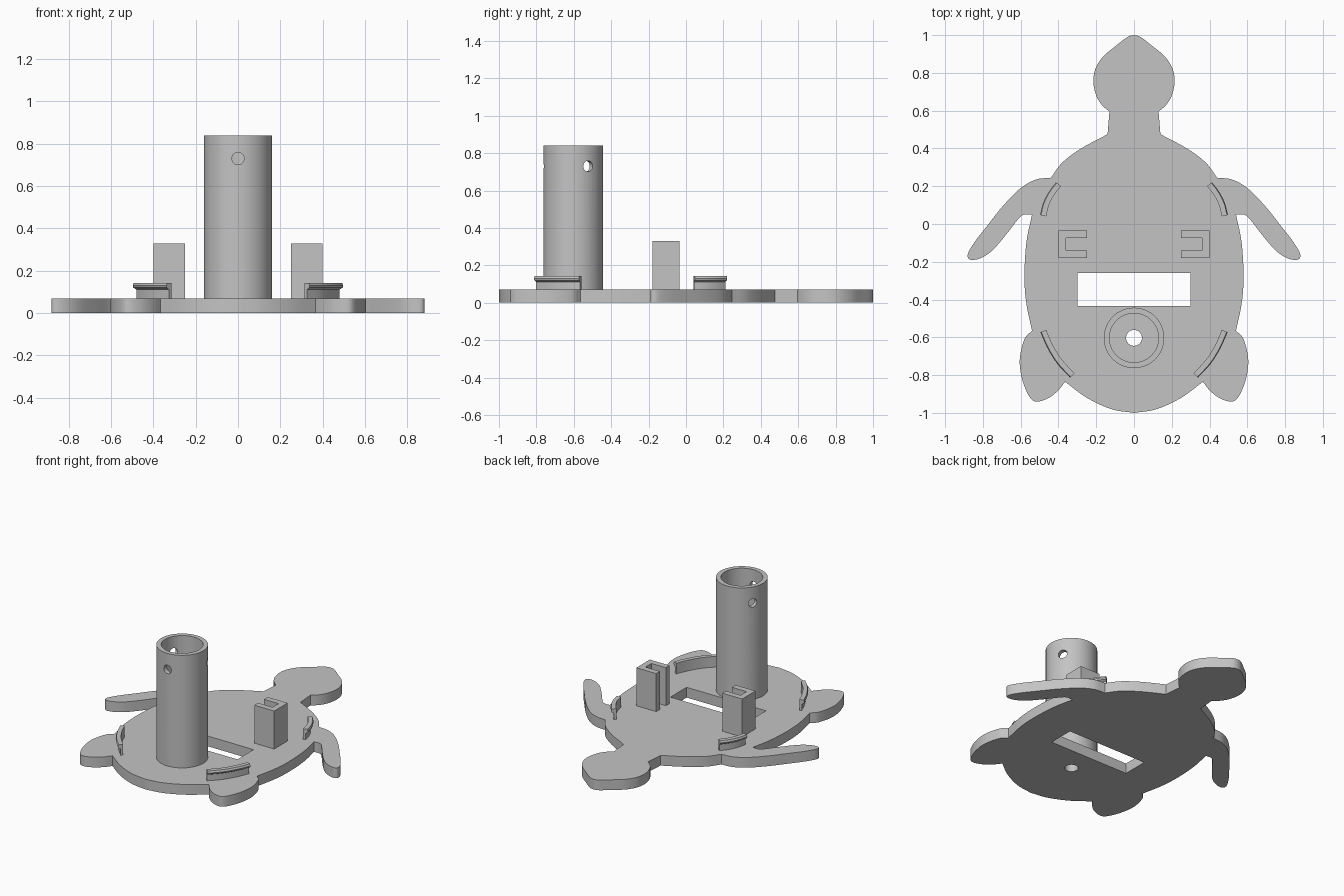
import bpy
import bmesh
from math import radians
from mathutils import Vector, Matrix

cube = bpy.data.objects.get("Cube")
if cube:
    bpy.data.objects.remove(cube, do_unlink=True)

grey = bpy.data.materials.new("light grey plastic")
grey.use_nodes = True
grey.diffuse_color = (0.55, 0.55, 0.55, 1)
grey.node_tree.nodes["Principled BSDF"].inputs["Base Color"].default_value = (0.55, 0.55, 0.55, 1)

PLATE = 0.07


def finish(name, bm):
    bmesh.ops.recalc_face_normals(bm, faces=bm.faces)
    mesh = bpy.data.meshes.new(name)
    bm.to_mesh(mesh)
    bm.free()
    mesh.materials.append(grey)
    obj = bpy.data.objects.new(name, mesh)
    bpy.context.collection.objects.link(obj)
    return obj


def activate(obj):
    bpy.ops.object.select_all(action='DESELECT')
    obj.select_set(True)
    bpy.context.view_layer.objects.active = obj


def smooth(obj):
    activate(obj)
    bpy.ops.object.shade_smooth_by_angle(angle=radians(30))


def prism(name, outline, z0, z1):
    bm = bmesh.new()
    face = bm.faces.new([bm.verts.new((x, y, z0)) for x, y in outline])
    top = bmesh.ops.extrude_face_region(bm, geom=[face])["geom"]
    verts = [g for g in top if isinstance(g, bmesh.types.BMVert)]
    bmesh.ops.translate(bm, verts=verts, vec=(0, 0, z1 - z0))
    return finish(name, bm)


def cylinder(name, radius, depth, matrix, sides=64):
    bm = bmesh.new()
    bmesh.ops.create_cone(bm, cap_ends=True, segments=sides, radius1=radius,
                          radius2=radius, depth=depth, matrix=matrix)
    return finish(name, bm)


def cut(obj, cutter):
    cutter.hide_render = True
    mod = obj.modifiers.new("cut", 'BOOLEAN')
    mod.operation = 'DIFFERENCE'
    mod.solver = 'EXACT'
    mod.object = cutter
    activate(obj)
    bpy.ops.object.modifier_apply(modifier=mod.name)
    bpy.data.objects.remove(cutter, do_unlink=True)


def curve_through(points, steps=5):
    """Smooth path through the points."""
    p = [Vector(q) for q in points]
    p = [2 * p[0] - p[1]] + p + [2 * p[-1] - p[-2]]
    path = []
    for a, b, c, d in zip(p, p[1:], p[2:], p[3:]):
        for i in range(steps):
            t = i / steps
            path.append(0.5 * (2 * b + (c - a) * t + (2 * a - 5 * b + 4 * c - d) * t ** 2
                               + (3 * b - a - 3 * c + d) * t ** 3))
    return path + [p[-2]]


# Turtle outline, one half from nose to tail, split at the sharp corners
head = [(0, 1), (0.035, 0.99), (0.1, 0.94), (0.165, 0.885), (0.205, 0.82), (0.215, 0.75),
        (0.2, 0.68), (0.17, 0.63), (0.13, 0.595)]
shoulder = [(0.14, 0.475), (0.28, 0.4), (0.38, 0.325), (0.44, 0.245)]
flipper = [(0.44, 0.245), (0.52, 0.235), (0.6, 0.19), (0.69, 0.1), (0.77, 0), (0.84, -0.09),
           (0.88, -0.16), (0.865, -0.19), (0.81, -0.18), (0.75, -0.14), (0.68, -0.06),
           (0.61, 0.03), (0.58, 0.05), (0.54, 0.05)]
flank = [(0.54, 0.05), (0.57, -0.1), (0.58, -0.28), (0.57, -0.42), (0.54, -0.565)]
foot = [(0.54, -0.565), (0.58, -0.61), (0.605, -0.72), (0.59, -0.83), (0.55, -0.92),
        (0.51, -0.94), (0.45, -0.92), (0.4, -0.88), (0.365, -0.835)]
tail = [(0.365, -0.835), (0.25, -0.92), (0.12, -0.98), (0, -1)]
half = []
for part in (head, shoulder, flipper, flank, foot, tail):
    for q in curve_through(part):
        if not half or (q - half[-1]).length > 1e-4:
            half.append(q)
outline = [(q.x, q.y) for q in half] + [(-q.x, q.y) for q in reversed(half[1:-1])]
plate = prism("turtle_plate", outline, 0, PLATE)

# Rectangular slot and drain hole through the plate
cut(plate, prism("slot_cutter", [(-0.3, -0.435), (0.3, -0.435), (0.3, -0.26), (-0.3, -0.26)], -0.1, 0.2))
tube_at = Vector((0, -0.603, 0))
cut(plate, cylinder("drain_cutter", 0.042, 0.4, Matrix.Translation(tube_at), 32))
smooth(plate)

# Upright tube with three pin holes around the rim
tube = cylinder("tube", 0.16, 0.78, Matrix.Translation(tube_at + Vector((0, 0, 0.45))))
cut(tube, cylinder("bore_cutter", 0.13, 2, Matrix.Translation(tube_at + Vector((0, 0, 0.5)))))
for angle in (30, 150, 270):
    place = (Matrix.Translation(tube_at + Vector((0, 0, 0.73))) @ Matrix.Rotation(radians(angle), 4, 'Z')
             @ Matrix.Translation((0.15, 0, 0)) @ Matrix.Rotation(radians(90), 4, 'Y'))
    cut(tube, cylinder("pin_cutter", 0.029, 0.15, place, 32))
smooth(tube)


def clip(name, points, side):
    """Curved wall whose top edge has a lip on the outer side."""
    section = [(0, 0.06), (0.016, 0.06), (0.016, 0.112), (0.03, 0.12), (0.033, 0.13),
               (0.028, 0.143), (0, 0.143)]
    path = curve_through(points, 4)
    bm = bmesh.new()
    rings = []
    for i, q in enumerate(path):
        along = path[min(i + 1, len(path) - 1)] - path[max(i - 1, 0)]
        out = Vector((along.y, -along.x)).normalized()
        if out.x < 0:
            out = -out
        rings.append([bm.verts.new((side * (q.x + out.x * d), q.y + out.y * d, z)) for d, z in section])
    n = len(section)
    for a, b in zip(rings, rings[1:]):
        for k in range(n):
            bm.faces.new((a[k], a[(k + 1) % n], b[(k + 1) % n], b[k]))
    bm.faces.new(rings[0])
    bm.faces.new(rings[-1])
    smooth(finish(name, bm))


# Channel brackets opening inward, and the curved clips, on both sides
bracket = [(0.25, -0.035), (0.4, -0.035), (0.4, -0.18), (0.25, -0.18), (0.25, -0.14),
           (0.36, -0.14), (0.36, -0.075), (0.25, -0.075)]
front_arc = [(0.465, 0.04), (0.45, 0.1), (0.422, 0.155), (0.387, 0.2)]
rear_arc = [(0.465, -0.56), (0.43, -0.64), (0.38, -0.72), (0.315, -0.79)]
for side, label in ((1, "left"), (-1, "right")):
    prism(label + "_bracket", [(side * x, y) for x, y in bracket], 0.06, 0.33)
    clip(label + "_flipper_clip", front_arc, side)
    clip(label + "_foot_clip", rear_arc, side)
